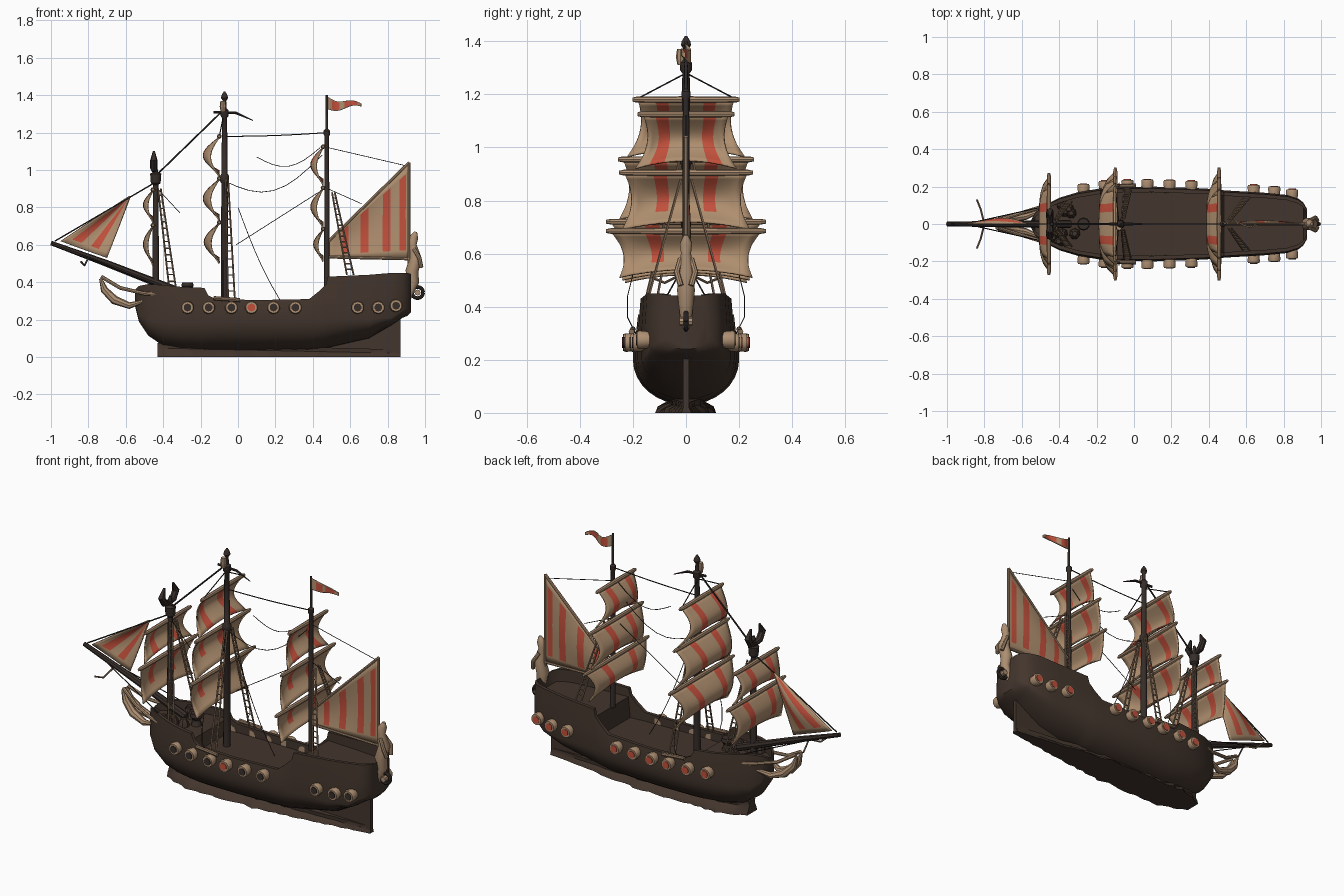
import bpy, bmesh, math, random
from mathutils import Vector

random.seed(4)
default_cube = bpy.data.objects.get("Cube")
if default_cube:
    bpy.data.objects.remove(default_cube, do_unlink=True)


def make_material(name, red, green, blue):
    material = bpy.data.materials.new(name)
    material.use_nodes = True
    material.diffuse_color = (red, green, blue, 1)
    shader = next(n for n in material.node_tree.nodes if n.type == "BSDF_PRINCIPLED")
    shader.inputs["Base Color"].default_value = (red, green, blue, 1)
    shader.inputs["Roughness"].default_value = 0.8
    return material


HULL = make_material("dark hull timber", 0.056, 0.036, 0.026)
MAST = make_material("dark mast timber", 0.038, 0.027, 0.023)
ROPE = make_material("dark rope", 0.03, 0.024, 0.02)
CANVAS = make_material("tan canvas", 0.43, 0.275, 0.16)
WOOD = make_material("pale carved wood", 0.42, 0.275, 0.17)
LADDER = make_material("brown cord", 0.27, 0.175, 0.11)
RED = make_material("faded red", 0.54, 0.08, 0.045)


def finish(name, bm, *materials):
    bmesh.ops.recalc_face_normals(bm, faces=bm.faces[:])
    mesh = bpy.data.meshes.new(name)
    bm.to_mesh(mesh)
    bm.free()
    obj = bpy.data.objects.new(name, mesh)
    bpy.context.scene.collection.objects.link(obj)
    for material in materials:
        mesh.materials.append(material)
    bpy.ops.object.select_all(action="DESELECT")
    obj.select_set(True)
    bpy.context.view_layer.objects.active = obj
    bpy.ops.object.shade_smooth_by_angle(angle=math.radians(40))
    return obj


def loft(name, rings, material):
    bm = bmesh.new()
    loops = [[bm.verts.new(p) for p in ring] for ring in rings]
    count = len(loops[0])
    for a, b in zip(loops, loops[1:]):
        for i in range(count):
            j = (i + 1) % count
            bm.faces.new((a[i], a[j], b[j], b[i]))
    bm.faces.new(loops[0])
    bm.faces.new(loops[-1])
    return finish(name, bm, material)


def tube(name, path, radii, material, sides=8):
    path = [Vector(p) for p in path]
    if isinstance(radii, (int, float)):
        radii = [radii] * len(path)
    last = len(path) - 1
    tangents = [(path[min(i + 1, last)] - path[max(i - 1, 0)]).normalized() for i in range(last + 1)]
    # the axis the path follows least keeps the rings untwisted
    weights = [sum(abs(t[k]) for t in tangents) for k in range(3)]
    axis = Vector((0, 0, 0))
    axis[weights.index(min(weights))] = 1
    rings = []
    for point, tangent, radius in zip(path, tangents, radii):
        across = tangent.cross(axis).normalized()
        along = across.cross(tangent)
        turns = [math.tau * k / sides for k in range(sides)]
        rings.append([point + radius * (math.cos(t) * across + math.sin(t) * along) for t in turns])
    return loft(name, rings, material)


def sagging(a, b, sag, steps=8):
    a, b = Vector(a), Vector(b)
    drop = Vector((0, 0, sag))
    return [a.lerp(b, i / steps) - drop * math.sin(math.pi * i / steps) for i in range(steps + 1)]


def cloth(name, place, stripes, start=0, end=1, columns=16, rows=12):
    # column edges are added at the stripe borders; stripes run from start to end down the cloth
    cuts = sorted({i / columns for i in range(columns + 1)} | {u for s in stripes for u in s})
    bm = bmesh.new()
    grid = [[bm.verts.new(place(u, j / rows)) for j in range(rows + 1)] for u in cuts]
    for i in range(len(cuts) - 1):
        middle = (cuts[i] + cuts[i + 1]) / 2
        for j in range(rows):
            face = bm.faces.new((grid[i][j], grid[i + 1][j], grid[i + 1][j + 1], grid[i][j + 1]))
            striped = any(lo < middle < hi for lo, hi in stripes)
            face.material_index = int(striped and start < (j + .5) / rows < end)
    obj = finish(name, bm, CANVAS, RED)
    solid = obj.modifiers.new("thickness", "SOLIDIFY")
    solid.thickness, solid.offset = 0.007, 0
    return obj


# hull stations: x, half width, rail height, bottom height
stations = [(-.55, .02, .36, .27), (-.53, .06, .38, .19), (-.48, .1, .39, .115), (-.4, .14, .385, .06),
            (-.3, .17, .375, .04), (-.18, .19, .37, .03), (-.16, .192, .33, .03), (-.12, .197, .31, .03),
            (.1, .2, .305, .03), (.38, .19, .31, .035), (.43, .185, .35, .04), (.47, .182, .39, .05),
            (.48, .18, .43, .05), (.7, .167, .44, .1), (.82, .155, .45, .17), (.88, .135, .45, .21),
            (.905, .115, .45, .22), (.925, .08, .445, .24)]


def hull_section(index):
    x, width, top, bottom = stations[index]
    deck = .33 if x < -.17 else .26 if x < .475 else .38
    if index in (0, len(stations) - 1):
        deck = top - .003
    turn = max(.2, bottom + .04)
    side = [(width * math.sin(a), turn - (turn - bottom) * math.cos(a))
            for a in (math.pi * k / 16 for k in range(1, 9))]
    inner = max(width * .4, width * .95 - .02)
    side += [(width, (turn + top) / 2), (width * .95, top), (inner, top), (inner, deck)]
    return ([(x, 0, bottom)] + [(x, y, z) for y, z in side]
            + [(x, -y, z) for y, z in reversed(side)])


def half_width(x):
    for a, b in zip(stations, stations[1:]):
        if a[0] <= x <= b[0]:
            return a[1] + (b[1] - a[1]) * (x - a[0]) / (b[0] - a[0])


loft("hull", [hull_section(i) for i in range(len(stations))], HULL)

# ragged flared keel foot, narrowing to the rudder
foot = []
for i in range(40):
    t = i / 39
    width = .115 * min(1, .45 + 5 * t, .16 + 1.7 * (1 - t))
    left, right = (width * random.uniform(.82, 1.02) for k in range(2))
    height = .06 - .035 * t
    lip = height * random.uniform(.2, .5)
    half = [(1, 0), (.92, lip), (.6, height * .8), (.65, height + .015)]
    x = -.43 + 1.3 * t
    foot.append([(x, -left * f, z) for f, z in half] + [(x, right * f, z) for f, z in reversed(half)])
loft("keel_foot", foot, HULL)
loft("rudder", [[(x, y, z) for x, z in ((.42, .03), (.87, .02), (.87, .24), (.6, .2))]
                for y in (-.012, .012)], HULL)

# gun ports along both sides
for side in (-1, 1):
    for i, x in enumerate((-.27, -.157, -.035, .072, .19, .307, .64, .75, .845)):
        w = half_width(x)
        z = .265 if x < .8 else .275
        tube("gun_port", [(x, side * (w + d), z) for d in (-.03, .0, .028, .038)],
             [.029, .032, .035, .031], WOOD, 10)
        centre = RED if side > 0 or i == 3 else MAST
        tube("port_centre", [(x, side * (w + d), z) for d in (.036, .042)], .021, centre, 10)

# masts with collars and finials: height and radius pairs
masts = {"fore_mast": (-.44, [(.33, .018), (.7, .016), (.92, .014), (.93, .026), (.98, .03), (.99, .012), (1.04, .008)]),
         "main_mast": (-.072, [(.26, .02), (.93, .017), (.94, .024), (.97, .024), (.98, .016), (1.28, .014),
                               (1.29, .022), (1.32, .022), (1.33, .011), (1.37, .009), (1.385, .019),
                               (1.4, .016), (1.42, .004)]),
         "mizzen_mast": (.475, [(.38, .015), (.9, .013), (1.18, .012), (1.19, .017), (1.21, .017), (1.22, .007), (1.4, .006)])}
for name, (x, profile) in masts.items():
    tube(name, [(x, 0, z) for z, r in profile], [r for z, r in profile], MAST, 12)
tube("main_crosstree", [(-.13, 0, 1.31), (-.01, 0, 1.305), (.08, 0, 1.265)], [.007, .007, .002], MAST)
tube("main_truck_cloth", [(-.08, -.02, z) for z in (1.31, 1.34, 1.37)], [.012, .018, .014], WOOD)

# square sails with yards: x, top, bottom, top half width, bottom half width, stripe centre, forward bulge
sails = [(-.1, 1.175, .965, .18, .22, .1, .085), (-.1, .95, .73, .235, .25, .1, .085),
         (-.1, .715, .5, .28, .24, .12, .08), (.455, 1.12, .92, .16, .19, .1, .065),
         (.455, .9, .69, .23, .24, .1, .065), (.455, .68, .51, .28, .25, .12, .05),
         (-.455, .89, .72, .19, .22, .1, .05), (-.455, .7, .49, .25, .23, .11, .05)]
for x, top, bottom, wide, low, stripe, bulge in sails:
    def square(u, v):
        s = 2 * u - 1
        half = wide + (low - wide) * v - .03 * math.sin(math.pi * v)
        z = top + (bottom - top) * v + .03 * (1 - s * s) * v * v
        return (x - bulge * math.sin(math.pi * v) * (1 - .45 * s ** 4), s * half, z)
    centre, spread = stripe / (wide + low), .026 / (wide + low)
    cloth("square_sail", square, [(.5 + s * centre - spread, .5 + s * centre + spread) for s in (-1, 1)],
          end=1 if wide < .2 else .78)
    reach = wide + .022
    tube("yard", [(x, reach * k, top + .005) for k in (-1, -.93, 0, .93, 1)],
         [.007, .011, .013, .011, .007], WOOD)


def panel(a, b, c, d, billow):
    a, b, c, d = (Vector((p[0], 0, p[1])) for p in (a, b, c, d))

    def place(u, v):
        point = a.lerp(b, v).lerp(c.lerp(d, v), u)
        point.y = billow * math.sin(math.pi * u) * math.sin(math.pi * v)
        return point
    return place


# stern and bow sails with their spars
cloth("stern_sail", panel((.485, .54), (.485, .62), (.91, .53), (.91, 1.03), .015),
      [(.17, .25), (.4, .5), (.68, .78), (.89, .97)], start=.08, end=.95)
tube("stern_gaff", [(.475, 0, .61), (.915, 0, 1.04)], .008, WOOD)
tube("stern_boom", [(.475, 0, .535), (.92, 0, .525)], .008, WOOD)
tube("stern_staff", [(.915, 0, .45), (.915, 0, 1.04)], .008, WOOD)
cloth("bow_sail", panel((-.95, .62), (-.58, .86), (-.7, .53), (-.575, .86), .03),
      [(.14, .36), (.58, .76)], start=.12, end=.9)
tube("bowsprit", [(-1, 0, .61), (-.7, 0, .5), (-.34, 0, .36)], [.012, .018, .022], MAST)
tube("bowsprit_spar", [(x, y, z) for x, y, z in ((-.84, -.13, .51), (-.82, -.08, .49), (-.8, 0, .53),
                                                 (-.82, .08, .49), (-.84, .13, .51))], .005, LADDER)

# pennants
cloth("mizzen_flag", lambda u, v: (.48 + .18 * u, .015 * math.sin(6 * u),
      1.358 - .012 * math.sin(6 * u) - .015 * u + (.5 - v) * (.065 - .05 * u)), [(.12, .35), (.5, .88)], start=.1, end=.9)
for side in (-1, 1):
    tube("fore_crest", [(-.45, side * y, z) for y, z in ((0, 1), (.04, 1.01), (.065, 1.05), (.04, 1.1))],
         [.015, .02, .02, .006], MAST)

# bow scrollwork
for side in (-1, 1):
    lower = [(-.36, .13, .33), (-.5, .09, .34), (-.63, .05, .37), (-.73, .02, .43)]
    curl = [(-.735, .02, .42), (-.715, .02, .36), (-.66, .03, .305), (-.58, .04, .275), (-.5, .07, .3)]
    for name, path, radii in (("bow_rail", lower, .01), ("bow_scroll", curl, [.008, .02, .024, .018, .008])):
        tube(name, [(x, side * y, z) for x, y, z in path], radii, WOOD)

# stern figure and lantern ring
tube("stern_figure", [(.91, 0, .32), (.94, 0, .4), (.93, 0, .46), (.95, 0, .53), (.935, 0, .6), (.94, 0, .64), (.95, 0, .67)],
     [.018, .028, .035, .032, .02, .024, .008], WOOD, 10)
for side in (-1, 1):
    tube("figure_arm", [(.94, side * .02, .58), (.97, side * .035, .53), (.98, side * .02, .48)], .011, WOOD)
turns = [math.tau * k / 16 for k in range(17)]
tube("stern_ring", [(.96 + .03 * math.cos(t), 0, .345 + .03 * math.sin(t)) for t in turns], .01, MAST)
tube("ring_hub", [(.96, -.025, .345), (.96, .025, .345)], .016, WOOD)

# deck fittings
tube("capstan", [(-.27, 0, z) for z in (.33, .36, .38, .4)], [.03, .02, .035, .03], MAST, 10)
for i in range(12):
    y = random.uniform(-.1, .1)
    x = random.uniform(-.44, -.3)
    tube("stowed_bundle", [(x, y, .32), (x, y, .35), (x, y, .375)], [.03, .027, .012], HULL, 7)
for side in (-1, 1):
    tube("shroud_channel", [(-.13, side * .2, .315), (.01, side * .205, .305)], .011, LADDER)

# rope ladders
for top, foot in (((-.42, .02, .9), (-.35, .12, .37)), ((-.06, .025, .95), (-.035, .18, .31)),
                  ((.51, .02, .88), (.6, .14, .44))):
    for side in (-1, 1):
        flip = Vector((1, side, 1))
        a, b = Vector(top) * flip, Vector(foot) * flip
        offsets = [Vector((s, 0, 0)) for s in (-.018, .018)]
        for offset in offsets:
            tube("ladder_rail", [a + offset * .4, b + offset], .005, LADDER, 5)
        for k in range(1, 15):
            tube("ladder_rung", [a.lerp(b, k / 15) + o * (.4 + .04 * k) for o in offsets], .0035, LADDER, 5)

# standing and running ropes on the centre line: start, end, sag, radius
for a, b, sag, radius in [((.47, 1.2), (-.07, 1.18), .005, .003), ((-.09, 1.31), (-.44, .97), 0, .005),
                          ((-.45, .93), (-.98, .62), 0, .004), ((-.07, .94), (.45, 1.08), .12, .002),
                          ((.1, 1.07), (.44, 1.12), .075, .002), ((-.01, .6), (.43, .88), 0, .002),
                          ((0, .8), (.24, .28), .04, .002), ((.48, 1.12), (.91, 1.02), 0, .002),
                          ((.48, .9), (.66, .82), 0, .002), ((-.43, .9), (-.31, .77), 0, .002)]:
    tube("rope", sagging((a[0], 0, a[1]), (b[0], 0, b[1]), sag), radius, ROPE, 5)
for side in (-1, 1):
    tube("yard_lift", [(-.1, side * .19, 1.18), (-.08, 0, 1.28)], .003, ROPE, 5)
    tube("sheet_rope", [(-.08, side * y, z) for y, z in ((.2, .52), (.22, .44), (.22, .36), (.19, .3))], .002, ROPE, 5)
    tube("bow_stay", [(-.9, 0, .57), (-.45, side * .1, .39)], .003, ROPE, 5)
